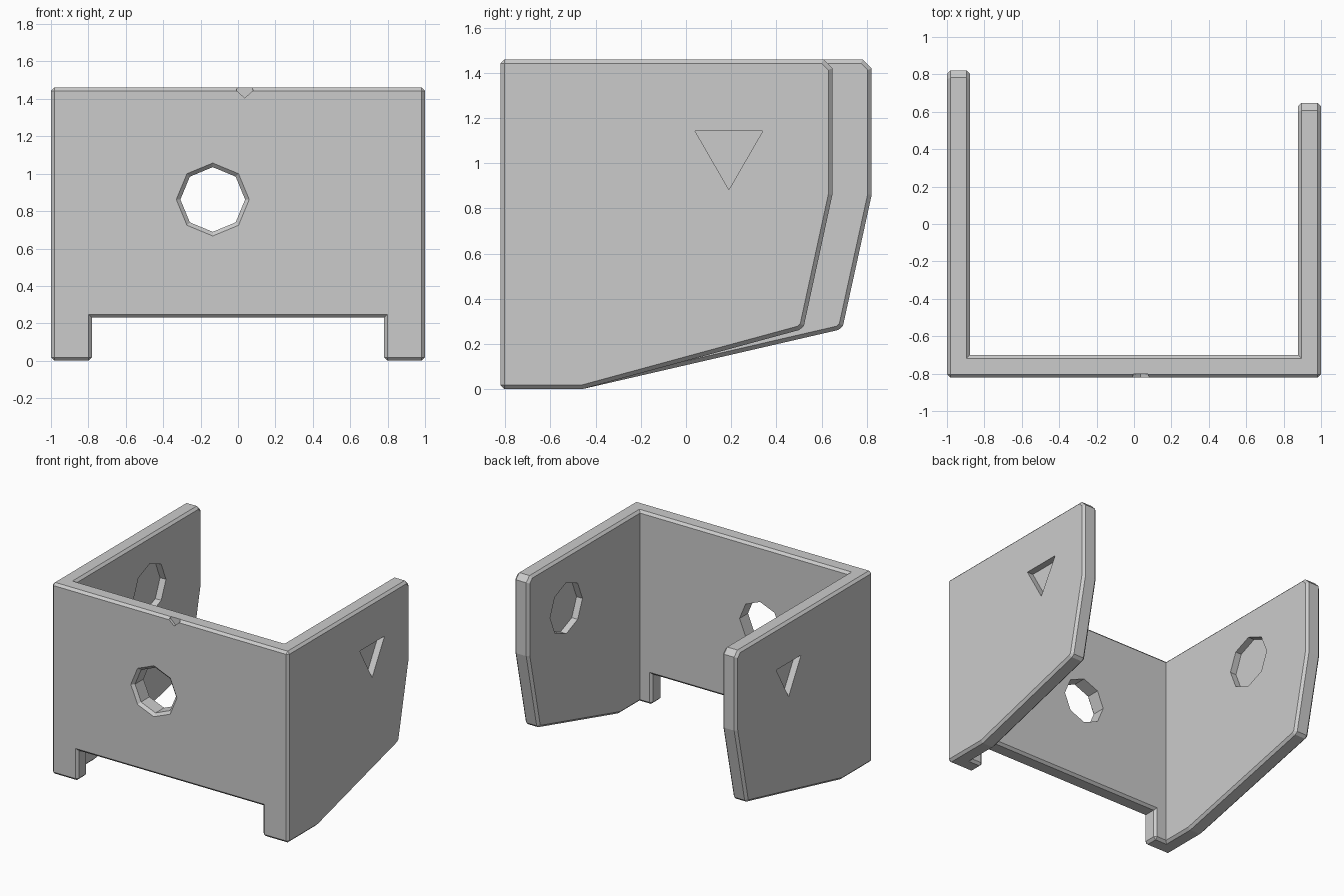
import bpy, bmesh, math

if "Cube" in bpy.data.objects:
    bpy.data.objects.remove(bpy.data.objects["Cube"])

H, FRONT, WALL, BEV = 1.46, -0.822, 0.122, 0.018


def prism(name, pts, axis, a, b, scale=1.0, centre=(0, 0)):
    """Extrude a 2D profile from a to b: 'x' profile is (y, z), 'y' profile is (x, z)."""
    bm = bmesh.new()

    def ring(t, s):
        out = []
        for u, v in pts:
            u, v = centre[0] + u * s, centre[1] + v * s
            out.append(bm.verts.new((t, u, v) if axis == 'x' else (u, t, v)))
        return out
    r0, r1 = ring(a, 1.0), ring(b, scale)
    bm.faces.new(r0)
    bm.faces.new(r1[::-1])
    for i in range(len(pts)):
        j = (i + 1) % len(pts)
        bm.faces.new((r0[i], r1[i], r1[j], r0[j]))
    bmesh.ops.recalc_face_normals(bm, faces=bm.faces)
    me = bpy.data.meshes.new(name)
    bm.to_mesh(me)
    bm.free()
    ob = bpy.data.objects.new(name, me)
    bpy.context.collection.objects.link(ob)
    return ob


def combine(ob, other, op):
    mod = ob.modifiers.new(op, 'BOOLEAN')
    mod.operation, mod.object, mod.solver = op, other, 'EXACT'
    bpy.context.view_layer.objects.active = ob
    bpy.ops.object.modifier_apply(modifier=mod.name)
    bpy.data.objects.remove(other)


def polygon(n, r, start=0.0):
    return [(r * math.cos(start + math.tau * i / n),
             r * math.sin(start + math.tau * i / n)) for i in range(n)]


def side_profile(back, knee):
    """Side panel outline with cut-back lower rear corner and chamfered top."""
    return [(FRONT, 0), (-0.46, 0), (knee - 0.02, 0.262), (knee, 0.28),
            (back, 0.86), (back, H - 0.04), (back - 0.04, H), (FRONT, H)]


# Front wall with foot notch
body = prism("bracket_shell",
             [(-1, 0), (-0.78, 0), (-0.78, 0.23), (0.78, 0.23), (0.78, 0),
              (1, 0), (1, H), (-1, H)], 'y', FRONT, FRONT + WALL)

# Side walls of unequal length
combine(body, prism("left_wall", side_profile(0.822, 0.695), 'x', -1, -1 + WALL), 'UNION')
combine(body, prism("right_wall", side_profile(0.648, 0.522), 'x', 1 - WALL, 1), 'UNION')

# Chamfer every square outer edge
bm = bmesh.new()
bm.from_mesh(body.data)
bmesh.ops.remove_doubles(bm, verts=bm.verts, dist=1e-4)
bmesh.ops.dissolve_limit(bm, angle_limit=0.01, verts=bm.verts, edges=bm.edges)
sharp = [e for e in bm.edges if e.is_manifold and e.is_convex
         and e.calc_face_angle() > math.radians(80)]
bmesh.ops.bevel(bm, geom=sharp, offset=BEV, segments=1, affect='EDGES', profile=0.5)
bm.to_mesh(body.data)
bm.free()

# Octagonal hole through the front wall, with a chamfered rim
hole = (-0.135, 0.862)
combine(body, prism("hole_cutter", polygon(8, 0.173), 'y', -0.9, -0.6, centre=hole), 'DIFFERENCE')
combine(body, prism("rim_cutter", polygon(8, 0.217), 'y', FRONT - 0.02, FRONT + 0.04,
                    scale=0.151 / 0.217, centre=hole), 'DIFFERENCE')

# Side pockets: triangle on the outside, octagon on the inside
for s in (-1, 1):
    at = (0.19, 1.056)
    combine(body, prism("triangle_cutter", polygon(3, 0.173, -math.pi / 2), 'x',
                        s * 0.95, s * 1.05, centre=at), 'DIFFERENCE')
    inner = 1 - WALL
    combine(body, prism("pocket_cutter", polygon(8, 0.195), 'x',
                        s * (inner - 0.05), s * (inner + 0.05), centre=at), 'DIFFERENCE')

# Small alignment nick on the front top edge
combine(body, prism("nick_cutter", [(0, 0), (0.045, 0.04), (0.035, 0.07), (-0.035, 0.07),
                                    (-0.045, 0.04)], 'y', -0.86, FRONT + 0.02,
                    centre=(0.036, 1.405)), 'DIFFERENCE')
